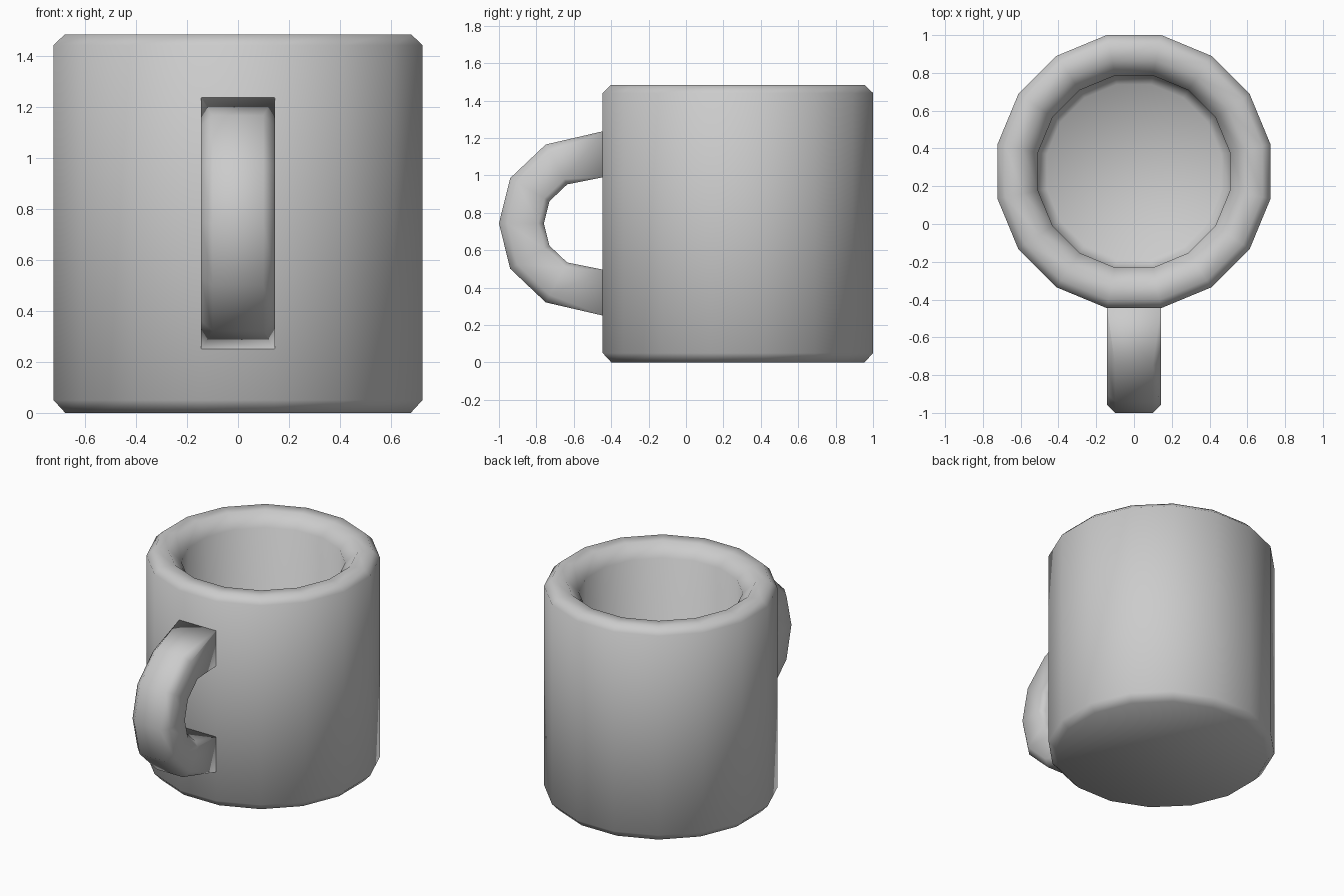
import bpy, bmesh, math

if "Cube" in bpy.data.objects:
    bpy.data.objects.remove(bpy.data.objects["Cube"])

SIDES = 16
CENTRE_Y = 0.2775


def finish(bm, name):
    bmesh.ops.recalc_face_normals(bm, faces=bm.faces[:])
    for f in bm.faces:
        f.smooth = True
    mesh = bpy.data.meshes.new(name)
    bm.to_mesh(mesh)
    bm.free()
    obj = bpy.data.objects.new(name, mesh)
    bpy.context.collection.objects.link(obj)
    return obj


def skin(name, rings):
    """Bridge successive closed rings and cap both ends."""
    bm = bmesh.new()
    loops = [[bm.verts.new(p) for p in ring] for ring in rings]
    n = len(loops[0])
    for a, b in zip(loops, loops[1:]):
        for i in range(n):
            j = (i + 1) % n
            bm.faces.new((a[i], a[j], b[j], b[i]))
    bm.faces.new(loops[0])
    bm.faces.new(loops[-1])
    return finish(bm, name)


def ring(r, z):
    angles = [math.tau * (i + 0.5) / SIDES for i in range(SIDES)]
    return [(r * math.cos(a), CENTRE_Y + r * math.sin(a), z) for a in angles]


# Cup: outside wall, chamfered rim, inside wall and floor in one profile
profile = [(0.69, 0), (0.737, 0.05), (0.737, 1.44), (0.693, 1.482),
           (0.60, 1.482), (0.518, 1.40), (0.518, 0.25), (0.47, 0.20)]
skin("cup_body", [ring(r, z) for r, z in profile])

# Handle: outer and inner (y, z) points of the upper half, mirrored below
MID_Z = 0.743
outer = [(-0.443, 1.236), (-0.75, 1.165), (-0.94, 0.985), (-1.0, MID_Z)]
inner = [(-0.443, 0.99), (-0.635, 0.952), (-0.73, 0.862), (-0.76, MID_Z)]


def mirrored(pts):
    return pts + [(y, 2 * MID_Z - z) for y, z in reversed(pts[:-1])]


def section(o, i, bevel):
    w, t = 0.144, math.dist(o, i)

    def at(x, d):
        k = d / t
        return (x, o[0] + (i[0] - o[0]) * k, o[1] + (i[1] - o[1]) * k)

    b, c = bevel, bevel * 0.7
    half = [(w - b, 0), (w, b), (w, t - c), (w - c, t)]
    return [at(x, d) for x, d in half] + [at(-x, d) for x, d in reversed(half)]


stations = list(zip(mirrored(outer), mirrored(inner)))
last = len(stations) - 1
skin("handle", [section(o, i, 0.002 if k in (0, last) else 0.045)
                for k, (o, i) in enumerate(stations)])
